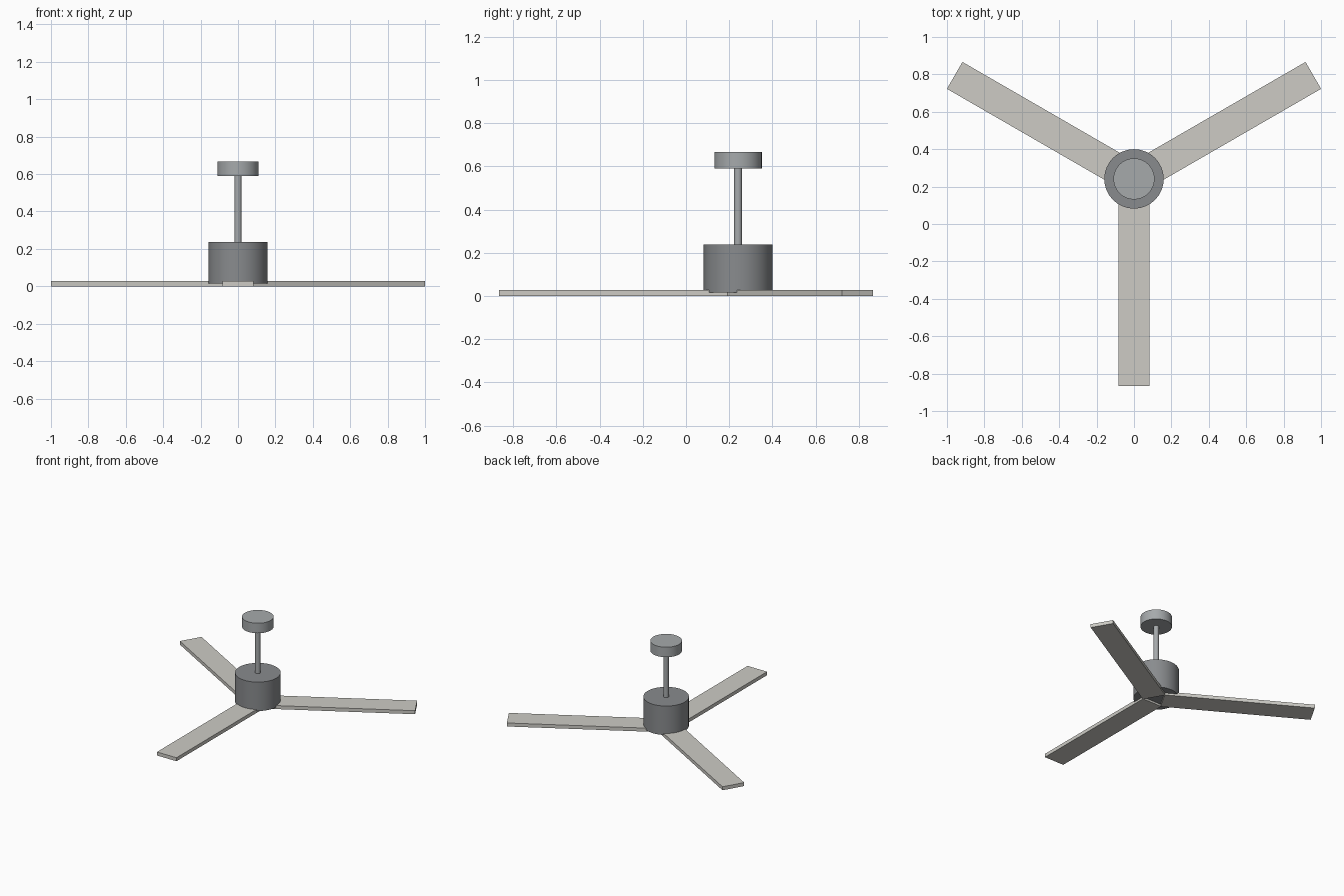
import bpy, math
from mathutils import Matrix, Vector

if "Cube" in bpy.data.objects:
    bpy.data.objects.remove(bpy.data.objects["Cube"])

CY = 0.241          # fan axis sits behind the bounding-box centre
BLADE_IN, BLADE_OUT, BLADE_W, BLADE_T = 0.045, 1.107, 0.166, 0.027


def material(name, rgb):
    m = bpy.data.materials.new(name)
    m.diffuse_color = (*rgb, 1)
    m.use_nodes = True
    m.node_tree.nodes["Principled BSDF"].inputs["Base Color"].default_value = m.diffuse_color
    return m


def cylinder(name, radius, z0, z1, mat, sides=32):
    bpy.ops.mesh.primitive_cylinder_add(vertices=sides, radius=radius, depth=z1 - z0,
                                        location=(0, CY, (z0 + z1) / 2))
    ob = bpy.context.object
    ob.name = name
    ob.data.materials.append(mat)
    bpy.ops.object.shade_smooth_by_angle(angle=math.radians(30))
    return ob


dark = material("dark_metal", (0.25, 0.26, 0.27))
light = material("light_metal", (0.38, 0.40, 0.41))
pale = material("pale_blade", (0.61, 0.60, 0.56))

# Motor housing, down rod and ceiling canopy
cylinder("motor_housing", 0.159, 0.015, 0.237, dark)
cylinder("down_rod", 0.019, 0.23, 0.60, light)
cylinder("ceiling_canopy", 0.11, 0.59, 0.667, light)

# Three flat blades, the first pointing to the front
bpy.ops.mesh.primitive_cube_add(size=1)
blade = bpy.context.object
blade.data.transform(
    Matrix.Translation(Vector(((BLADE_IN + BLADE_OUT) / 2, 0, BLADE_T / 2)))
    @ Matrix.Diagonal((BLADE_OUT - BLADE_IN, BLADE_W, BLADE_T, 1)))
blade.data.materials.append(pale)
for i in range(3):
    ob = blade if i == 0 else bpy.data.objects.new("blade", blade.data)
    if i:
        bpy.context.collection.objects.link(ob)
    ob.name = f"blade_{i + 1}"
    ob.location = (0, CY, 0)
    ob.rotation_euler.z = math.radians(-90 + 120 * i)
